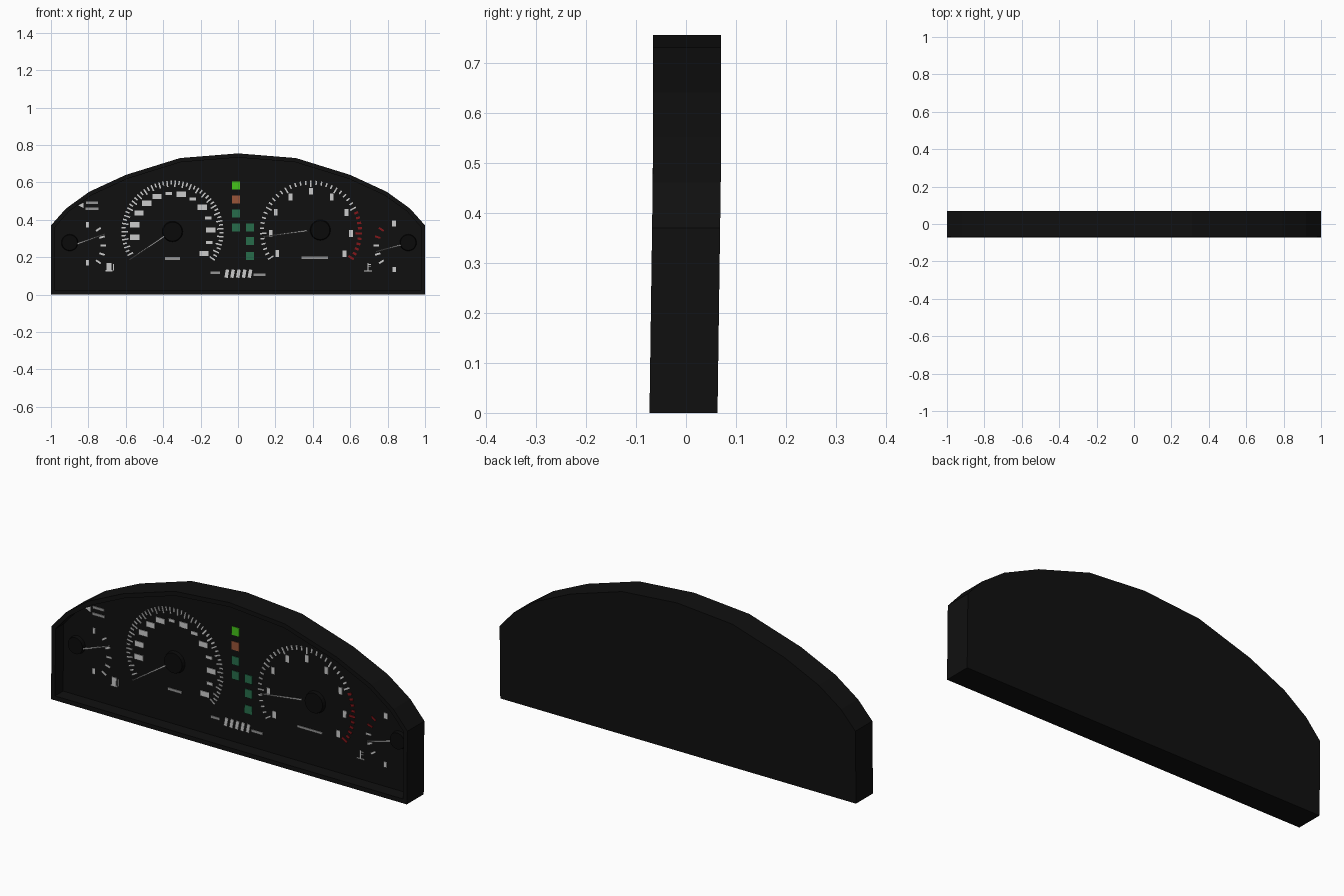
import bpy, bmesh, math
from mathutils import Matrix, Vector

if "Cube" in bpy.data.objects:
    bpy.data.objects.remove(bpy.data.objects["Cube"])

FRONT, DEPTH, FACE = -0.073, 0.136, -0.008


def lean(z):
    return 0.007 * min(z / 0.5, 1)


def material(name, rgb):
    m = bpy.data.materials.new(name)
    m.diffuse_color = (*rgb, 1)
    m.use_nodes = True
    m.node_tree.nodes["Principled BSDF"].inputs["Base Color"].default_value = m.diffuse_color
    return m


BLACK = material("black", (0.005, 0.005, 0.005))
HUB = material("hub_black", (0.003, 0.003, 0.003))
WHITE = material("white", (0.6, 0.6, 0.58))
GREY = material("grey", (0.3, 0.3, 0.3))
RED = material("red", (0.22, 0.008, 0.01))
LIME = material("lime", (0.06, 0.55, 0.01))
ORANGE = material("orange", (0.32, 0.09, 0.04))
GREEN = material("green", (0.02, 0.15, 0.07))


def finish(name, bm, mat):
    for v in bm.verts:
        v.co.y += lean(v.co.z)
    bmesh.ops.recalc_face_normals(bm, faces=bm.faces)
    me = bpy.data.meshes.new(name)
    bm.to_mesh(me)
    bm.free()
    me.materials.append(mat)
    ob = bpy.data.objects.new(name, me)
    bpy.context.collection.objects.link(ob)
    return ob


def plates(name, items, mat, lift=0.004, thick=0.003):
    """Thin blocks lying on the dial face: (x, z, width, height, angle)."""
    bm = bmesh.new()
    for x, z, w, h, a in items:
        m = (Matrix.Translation((x, FACE - lift, z))
             @ Matrix.Rotation(-math.radians(a), 4, 'Y')
             @ Matrix.Diagonal((w, thick, h, 1)))
        bmesh.ops.create_cube(bm, size=1, matrix=m)
    return finish(name, bm, mat)


def polar(cx, cz, r, a):
    a = math.radians(a)
    return cx + r * math.cos(a), cz + r * math.sin(a)


def tick(cx, cz, r_out, length, a, width=0.008):
    return (*polar(cx, cz, r_out - length / 2, a), length, width, a)


def hub(name, x, z, r):
    bm = bmesh.new()
    m = Matrix.Translation((x, FACE - 0.009, z)) @ Matrix.Rotation(math.pi / 2, 4, 'X')
    bmesh.ops.create_cone(bm, cap_ends=True, segments=20, radius1=r, radius2=r * 0.92,
                          depth=0.018, matrix=m)
    return finish(name, bm, HUB)


def needle(name, x0, z0, x1, z1):
    """Slim tapered pointer from pivot to tip."""
    bm = bmesh.new()
    d = Vector((x1 - x0, 0, z1 - z0))
    n = Vector((-d.z, 0, d.x)).normalized()
    p, q = Vector((x0, FACE - 0.014, z0)), Vector((x1, FACE - 0.014, z1))
    face = bm.faces.new([bm.verts.new(c) for c in
                         (p + n * 0.004, p - n * 0.004, q - n * 0.002, q + n * 0.002)])
    ext = bmesh.ops.extrude_face_region(bm, geom=[face])
    bmesh.ops.translate(bm, vec=(0, 0.004, 0),
                        verts=[v for v in ext['geom'] if isinstance(v, bmesh.types.BMVert)])
    return finish(name, bm, WHITE)


# Housing: arched outline, extruded back, with recessed dial face
half = [(1, 0), (1, 0.37), (0.92, 0.46), (0.795, 0.55), (0.6, 0.64), (0.31, 0.73)]
outline = half + [(0, 0.755)] + [(-x, z) for x, z in reversed(half)]
bm = bmesh.new()
front = bm.faces.new([bm.verts.new((x, FRONT, z)) for x, z in outline])
back = bm.faces.new([bm.verts.new((x, FRONT + DEPTH, z)) for x, z in reversed(outline)])
fv, bv = list(front.verts), list(reversed(back.verts))
for i in range(len(fv)):
    j = (i + 1) % len(fv)
    bm.faces.new((fv[i], bv[i], bv[j], fv[j]))
bmesh.ops.recalc_face_normals(bm, faces=bm.faces)
bmesh.ops.inset_region(bm, faces=[front], thickness=0.022, use_even_offset=True)
ext = bmesh.ops.extrude_face_region(bm, geom=[front])
bmesh.ops.translate(bm, vec=(0, FACE - FRONT, 0),
                    verts=[v for v in ext['geom'] if isinstance(v, bmesh.types.BMVert)])
if front.is_valid:
    bmesh.ops.delete(bm, geom=[front], context='FACES_ONLY')
finish("housing", bm, BLACK)

# Speedometer
SX, SZ = -0.35, 0.337
sweep = [208 - 242 * i / 52 for i in range(53)]
plates("speed_ticks", [tick(SX, SZ, 0.273, 0.034 if i % 2 == 0 else 0.022, a)
                       for i, a in enumerate(sweep)], WHITE)
plates("speed_marks", [(*polar(SX, SZ, 0.205, 207 - 18.6 * i),
                        *((0.05, 0.028) if i < 6 or i % 2 else (0.035, 0.016)), 0)
                       for i in range(1, 14)], WHITE)
hub("speed_hub", SX, SZ, 0.055)
needle("speed_needle", -0.365, 0.331, -0.58, 0.187)

# Tachometer with red zone
TX, TZ = 0.39, 0.337
sweep = [213 - 246 * i / 40 for i in range(41)]
ticks = [tick(TX, TZ, 0.273, 0.034 if i % 5 == 0 else 0.022, a) for i, a in enumerate(sweep)]
plates("tach_ticks", ticks[:31], WHITE)
plates("tach_red_ticks", [(x, z, w, 0.012, a) for x, z, w, h, a in ticks[31:]], RED)
plates("tach_marks", [(*polar(TX, TZ, 0.215, 213 - 30.8 * i), 0.02, 0.036, 0)
                      for i in range(9)], WHITE)
hub("tach_hub", 0.44, TZ + 0.008, 0.055)
needle("tach_needle", 0.37, 0.342, 0.135, 0.31)

# Fuel and temperature side gauges
for name, s, cx in (("fuel", 1, -0.875), ("temperature", -1, 0.895)):
    marks = [tick(cx, 0.262, 0.17, 0.03, a if s > 0 else 180 - a, 0.01)
             for a in (34, 17, 0, -17, -34)]
    if s > 0:
        plates("fuel_ticks", marks, WHITE)
    else:
        plates("temperature_ticks", marks[2:], WHITE)
        plates("temperature_red_ticks", marks[:2], RED)
    hub(name + "_hub", -0.9 if s > 0 else 0.91, 0.278, 0.045)
plates("side_gauge_marks", [(-0.805, 0.374, 0.016, 0.03, 0), (-0.805, 0.17, 0.016, 0.03, 0),
                            (0.835, 0.38, 0.022, 0.03, 0), (0.835, 0.134, 0.018, 0.028, 0)], WHITE)
needle("fuel_needle", -0.866, 0.269, -0.71, 0.325)
needle("temperature_needle", 0.898, 0.273, 0.738, 0.23)

# Fuel pump and thermometer symbols, fuel door arrow
plates("pump_symbol", [(-0.69, 0.15, 0.027, 0.04, 0), (-0.69, 0.127, 0.036, 0.008, 0),
                       (-0.666, 0.147, 0.006, 0.034, 0)], WHITE)
plates("thermometer_symbol", [(0.695, 0.15, 0.007, 0.04, 0), (0.704, 0.162, 0.016, 0.005, 0),
                              (0.704, 0.149, 0.016, 0.005, 0), (0.695, 0.127, 0.042, 0.006, 0)], WHITE)
bm = bmesh.new()
bm.faces.new([bm.verts.new((x, FACE - 0.005, z)) for x, z in
              ((-0.855, 0.477), (-0.825, 0.463), (-0.825, 0.491))])
finish("fuel_door_arrow", bm, WHITE)

# Blank label strips
plates("label_strips", [(-0.78, 0.492, 0.065, 0.014, 0), (-0.78, 0.459, 0.07, 0.014, 0),
                        (-0.35, 0.193, 0.08, 0.014, 0), (0.41, 0.197, 0.14, 0.012, 0),
                        (-0.122, 0.116, 0.05, 0.014, 0), (0.115, 0.106, 0.065, 0.014, 0)], GREY)

# Odometer: five slanted blank cells
plates("odometer_cells", [(-0.06 + 0.031 * i, 0.112, 0.018, 0.044, -10) for i in range(5)], WHITE)

# Gear selector lamps
S = 0.043
plates("lamp_lime", [(-0.01, 0.583, S, S, 0)], LIME)
plates("lamp_orange", [(-0.01, 0.508, S, S, 0)], ORANGE)
plates("lamps_green", [(x, z, S, S, 0) for x, z in
                       ((-0.01, 0.433), (-0.01, 0.36), (0.064, 0.36), (0.064, 0.287), (0.064, 0.206))],
       GREEN)
